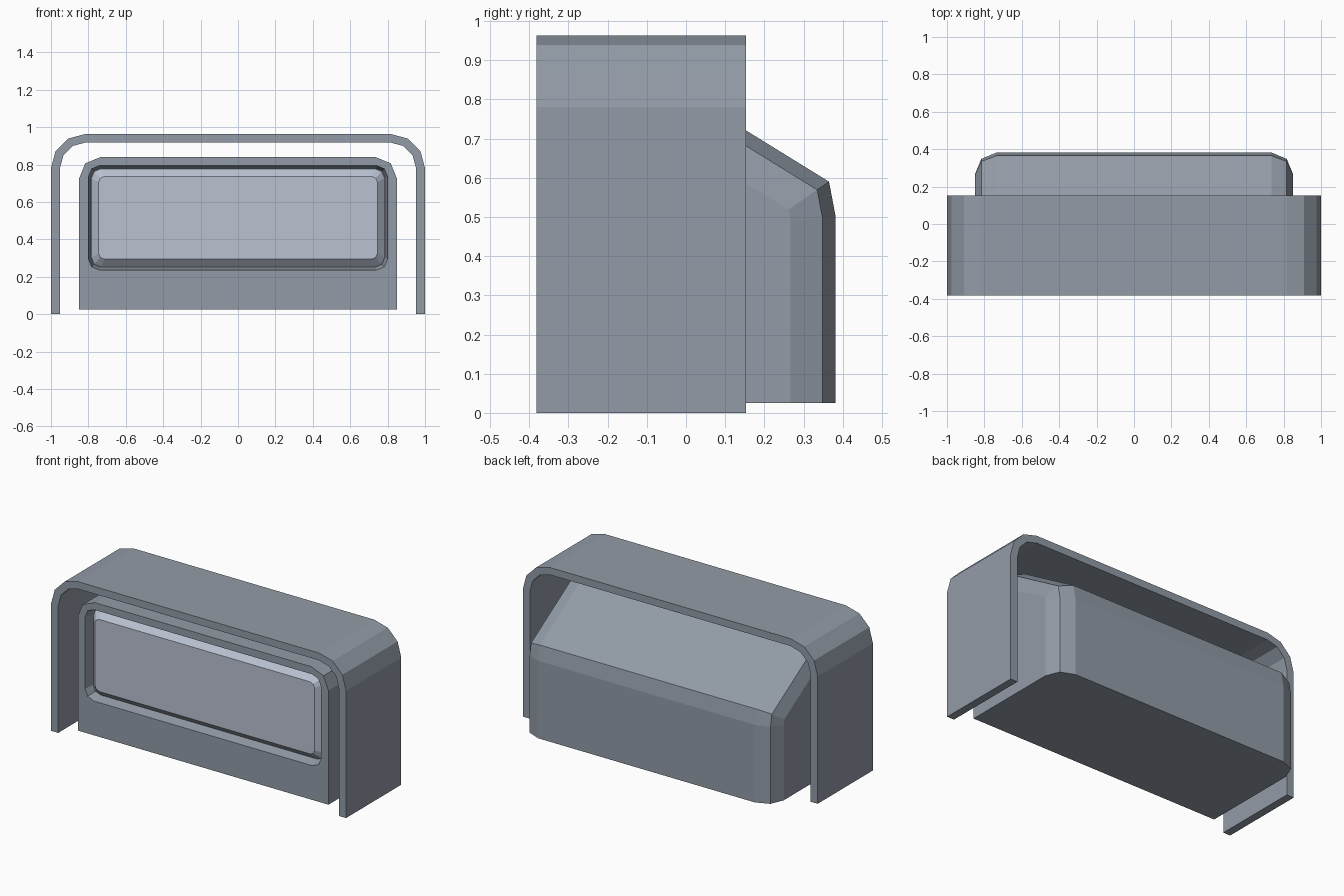
import bpy, bmesh
from math import cos, sin, pi

if "Cube" in bpy.data.objects:
    bpy.data.objects.remove(bpy.data.objects["Cube"])


def material(name, rgb):
    m = bpy.data.materials.new(name)
    m.diffuse_color = (*rgb, 1)
    m.use_nodes = True
    m.node_tree.nodes["Principled BSDF"].inputs["Base Color"].default_value = m.diffuse_color
    return m


SLATE = material("slate", (0.29, 0.33, 0.385))
PALE = material("pale_slate", (0.49, 0.54, 0.64))


def make(name, bm, mat=SLATE):
    bmesh.ops.recalc_face_normals(bm, faces=bm.faces[:])
    me = bpy.data.meshes.new(name)
    bm.to_mesh(me)
    bm.free()
    me.materials.append(mat)
    ob = bpy.data.objects.new(name, me)
    bpy.context.collection.objects.link(ob)
    return ob


def loft(name, rings, mat=SLATE):
    """Skin closed rings of 3D points and cap both ends."""
    bm = bmesh.new()
    loops = [[bm.verts.new(p) for p in r] for r in rings]
    n = len(loops[0])
    for a, b in zip(loops, loops[1:]):
        for i in range(n):
            j = (i + 1) % n
            bm.faces.new((a[i], a[j], b[j], b[i]))
    bm.faces.new(loops[0])
    bm.faces.new(loops[-1])
    return make(name, bm, mat)


def round_rect(hx, hz, r, y, segs=2, zc=0.515):
    pts = []
    for k, (sx, sz) in enumerate(((1, 1), (-1, 1), (-1, -1), (1, -1))):
        for i in range(segs + 1):
            a = (k + i / segs) * pi / 2
            pts.append((sx * (hx - r) + r * cos(a), y, zc + sz * (hz - r) + r * sin(a)))
    return pts


def arch(half, top, r, y, segs=3):
    """Upper outline of the hood, right foot to left foot."""
    right = [(half, y, 0)] + [(half - r + r * cos(i / segs * pi / 2), y,
                               top - r + r * sin(i / segs * pi / 2)) for i in range(segs + 1)]
    return right + [(-x, yy, z) for x, yy, z in reversed(right)]


# Outer hood: open inverted U of constant thickness
def hood_ring(y):
    return arch(1.0, 0.963, 0.183, y) + arch(0.952, 0.918, 0.138, y)[::-1]


bm = bmesh.new()
front, back = [[bm.verts.new(p) for p in hood_ring(y)] for y in (-0.382, 0.153)]
n = len(front)
for i in range(n):
    j = (i + 1) % n
    bm.faces.new((front[i], front[j], back[j], back[i]))
for ring in (front, back):
    for i in range(n // 2 - 1):
        bm.faces.new((ring[i], ring[i + 1], ring[n - 2 - i], ring[n - 1 - i]))
make("outer_hood", bm)

# Inner housing: side profile extruded across x, then long side edges bevelled
FRONT = -0.338
profile = [(FRONT, 0.025), (FRONT, 0.84), (-0.04, 0.84),
           (0.365, 0.59), (0.382, 0.5), (0.382, 0.025)]
bm = bmesh.new()
sides = [[bm.verts.new((x, y, z)) for y, z in profile] for x in (-0.85, 0.85)]
n = len(profile)
for i in range(n):
    j = (i + 1) % n
    bm.faces.new((sides[0][i], sides[0][j], sides[1][j], sides[1][i]))
for s in sides:
    bm.faces.new(s)
bmesh.ops.recalc_face_normals(bm, faces=bm.faces[:])
edges = [bm.edges.get((s[i], s[i + 1])) for s in sides for i in range(1, n - 1)]
bmesh.ops.bevel(bm, geom=edges, offset=0.115, offset_type='OFFSET',
                segments=2, profile=0.5, affect='EDGES')
housing = make("housing", bm)

# Shallow tapered recess in the housing front
cutter = loft("recess_cutter", [round_rect(0.81, 0.29, 0.07, FRONT - 0.02),
                                round_rect(0.80, 0.28, 0.06, FRONT),
                                round_rect(0.785, 0.264, 0.05, FRONT + 0.06)])
mod = housing.modifiers.new("recess", 'BOOLEAN')
mod.operation = 'DIFFERENCE'
mod.solver = 'EXACT'
mod.object = cutter
bpy.context.view_layer.objects.active = housing
bpy.ops.object.modifier_apply(modifier=mod.name)
bpy.data.objects.remove(cutter)

# Front panel with a wide sloping rim, sitting in the recess
loft("front_panel", [round_rect(0.783, 0.262, 0.05, FRONT + 0.065),
                     round_rect(0.783, 0.262, 0.05, FRONT + 0.055),
                     round_rect(0.745, 0.221, 0.03, FRONT + 0.016)], PALE)
